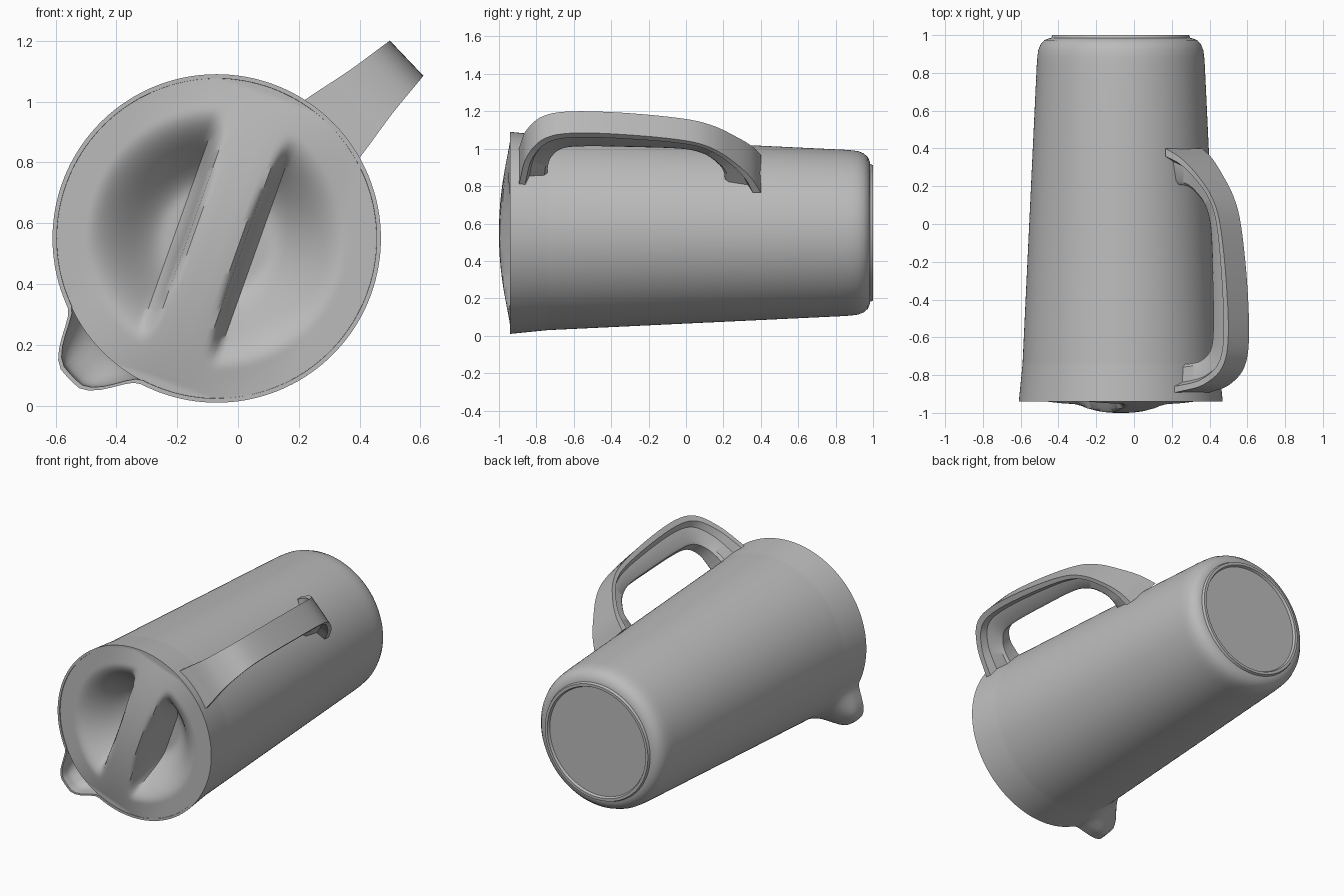
import bpy, bmesh, math
from mathutils import Vector

if "Cube" in bpy.data.objects:
    bpy.data.objects.remove(bpy.data.objects["Cube"])

AXIS_X, AXIS_Z = -0.07, 0.55
SPOUT_ANGLE = math.radians(223.5)
HANDLE_ANGLE = math.radians(43.5)
SEGMENTS = 144

grey = bpy.data.materials.new("matte_grey")
grey.use_nodes = True
grey.diffuse_color = (0.5, 0.5, 0.5, 1)
grey.node_tree.nodes["Principled BSDF"].inputs["Base Color"].default_value = (0.5, 0.5, 0.5, 1)


def smooth(x):
    x = max(0.0, min(1.0, x))
    return x * x * (3 - 2 * x)


def polar(radius, angle, y, side=0.0):
    """Point at a radius around the jug axis, shifted sideways along the tangent."""
    c, s = math.cos(angle), math.sin(angle)
    return Vector((AXIS_X + radius * c - side * s, y, AXIS_Z + radius * s + side * c))


def finish(name, bm, angle=35):
    bmesh.ops.remove_doubles(bm, verts=bm.verts, dist=1e-5)
    bmesh.ops.recalc_face_normals(bm, faces=bm.faces)
    mesh = bpy.data.meshes.new(name)
    bm.to_mesh(mesh)
    bm.free()
    mesh.materials.append(grey)
    obj = bpy.data.objects.new(name, mesh)
    bpy.context.collection.objects.link(obj)
    bpy.ops.object.select_all(action='DESELECT')
    obj.select_set(True)
    bpy.context.view_layer.objects.active = obj
    bpy.ops.object.shade_smooth_by_angle(angle=math.radians(angle))
    return obj


def bridge(bm, rings, closed=True):
    """Join successive rows of points with quads."""
    rows = [[bm.verts.new(p) for p in ring] for ring in rings]
    for a, b in zip(rows, rows[1:]):
        n = len(a)
        for i in range(n if closed else n - 1):
            j = (i + 1) % n
            bm.faces.new((a[i], a[j], b[j], b[i]))
    return rows


# Jug body: a turned wall whose front edge is pulled out into a spout
def spout_push(angle, y):
    off = abs((angle - SPOUT_ANGLE + math.pi) % (2 * math.pi) - math.pi)
    return 0.13 * smooth((0.33 - off) / 0.28) * smooth((-0.72 - y) / 0.17)


def wall_radius(y):
    return 0.52 - (y + 0.74) * (0.1 if y < -0.74 else 0.0475)


front_ys = [-0.94 + 0.0125 * i for i in range(21)]
profile = [(0.02, -0.69)]
profile += [(wall_radius(y) - 0.014, y) for y in reversed(front_ys)]
profile += [(wall_radius(y), y) for y in front_ys + [-0.4, 0, 0.4, 0.84]]
# Rounded bottom corner, foot ring and slightly sunken base
profile += [(0.442, 0.88), (0.437, 0.92), (0.425, 0.95), (0.405, 0.973), (0.38, 0.983),
            (0.368, 0.985), (0.362, 1.0), (0.345, 1.0), (0.338, 0.985), (0.02, 0.985)]
bm = bmesh.new()
angles = [2 * math.pi * i / SEGMENTS for i in range(SEGMENTS)]
rows = bridge(bm, [[polar(r + spout_push(a, y), a, y) for a in angles] for r, y in profile])
bm.faces.new(rows[0])
bm.faces.new(rows[-1])
finish("jug_body", bm)

# Lid: a disc with a raised grip bar between two scooped finger recesses
LID_R = 0.529
TILT = math.radians(19.6)


def lid_height(u, v):
    r = math.hypot(u, v)
    half_bar = 0.08 + 0.12 * v * v
    base = -0.935 - 0.065 * max(0, 1 - (v / 0.5) ** 2) * smooth((0.38 - abs(u)) / 0.36)
    wall = smooth((abs(u) - half_bar) / 0.05)
    bowl = smooth((0.43 - r) / 0.26)
    return base + (-0.75 - base) * wall * bowl


def lid_point(u, v, y):
    c, s = math.cos(TILT), math.sin(TILT)
    return Vector((AXIS_X + u * c + v * s, y, AXIS_Z - u * s + v * c))


COLS, ROWS = 110, 64
rings = []
for i in range(COLS + 1):
    t = math.pi * (i / COLS - 0.5)
    u, reach = LID_R * math.sin(t), LID_R * math.cos(t)
    vs = [reach * math.sin(math.pi * (k / ROWS - 0.5)) for k in range(ROWS + 1)]
    rings.append([lid_point(u, v, lid_height(u, v)) for v in vs])
bm = bmesh.new()
bridge(bm, rings, closed=False)
bmesh.ops.remove_doubles(bm, verts=bm.verts, dist=1e-5)
bad = [f for f in bm.faces if f.calc_area() < 1e-10]
bmesh.ops.delete(bm, geom=bad, context='FACES_ONLY')
# Skirt going down inside the rim
rim = [e for e in bm.edges if e.is_boundary]
new = bmesh.ops.extrude_edge_only(bm, edges=rim)["geom"]
bmesh.ops.translate(bm, verts=[g for g in new if isinstance(g, bmesh.types.BMVert)], vec=(0, 0.1, 0))
finish("lid", bm, 50)

# Handle: T-shaped section swept between an outer and an inner edge
# each station: outer y, outer radius, inner y, inner radius, half width
stations = [Vector(s) for s in (
    (-0.90, 0.46, -0.74, 0.46, 0.14),
    (-0.885, 0.56, -0.74, 0.55, 0.125),
    (-0.85, 0.70, -0.72, 0.63, 0.10),
    (-0.76, 0.82, -0.66, 0.69, 0.085),
    (-0.60, 0.86, -0.54, 0.705, 0.08),
    (-0.30, 0.845, -0.30, 0.70, 0.08),
    (0.0, 0.80, -0.02, 0.685, 0.08),
    (0.15, 0.74, 0.10, 0.645, 0.085),
    (0.27, 0.64, 0.17, 0.58, 0.10),
    (0.35, 0.55, 0.20, 0.53, 0.12),
    (0.40, 0.46, 0.21, 0.46, 0.14))]
half = [(1, 0), (1, 0.22), (0.6, 0.36), (0.5, 0.9), (0.38, 1)]
section = half + [(-w, f) for w, f in reversed(half)]


def spline(points, steps=6):
    ext = [points[0] * 2 - points[1]] + points + [points[-1] * 2 - points[-2]]
    out = []
    for a, b, c, d in zip(ext, ext[1:], ext[2:], ext[3:]):
        for k in range(steps):
            t = k / steps
            out.append((b * 2 + (c - a) * t + (a * 2 - b * 5 + c * 4 - d) * t ** 2
                        + (b * 3 - a - c * 3 + d) * t ** 3) / 2)
    return out + [points[-1]]


rings = []
for oy, orad, iy, irad, width in spline(stations):
    rings.append([polar(orad + (irad - orad) * f, HANDLE_ANGLE, oy + (iy - oy) * f, w * width)
                  for w, f in section])
bm = bmesh.new()
rows = bridge(bm, rings)
bm.faces.new(rows[0])
bm.faces.new(rows[-1])
finish("handle", bm)
